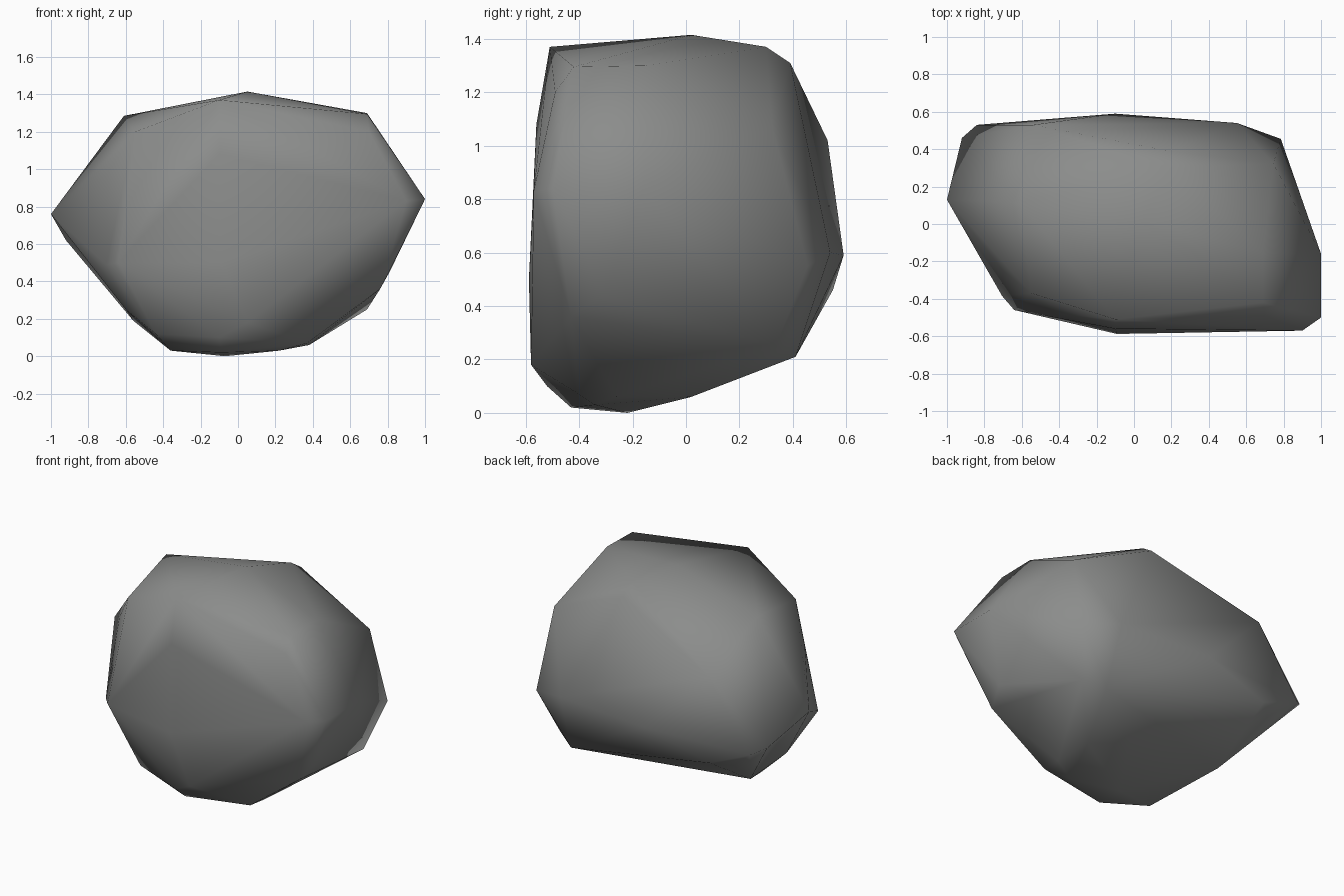
import bpy, bmesh
from mathutils import Vector

if "Cube" in bpy.data.objects:
    bpy.data.objects.remove(bpy.data.objects["Cube"])

# Corner points of the boulder, in three tiers
BASE = [(-.07, -.22, 0), (-.09, -.43, .02), (-.36, -.28, .03), (.22, -.34, .03),
        (.38, -.26, .06), (.37, -.40, .07), (.38, .02, .06),
        (-.10, -.52, .10), (-.44, -.40, .12), (.05, -.58, .18), (-.56, .12, .19),
        (.56, .41, .21), (-.60, -.20, .25), (.69, .335, .25)]
MIDDLE = [(.76, -.43, .36), (.81, -.30, .45), (-.67, .46, .44), (-.56, .55, .46),
          (-.705, -.385, .49), (-.64, -.46, .50), (-.09, -.588, .50), (.785, .455, .55),
          (-.84, .53, .58), (-.10, .59, .59), (.55, .54, .60), (-.92, .46, .62),
          (-1, .13, .76), (.90, -.57, .83), (1, -.50, .84), (1, -.16, .84)]
TOP = [(-.70, -.25, .98), (-.54, .53, 1.02), (.745, .323, 1.07), (-.10, -.56, 1.08),
       (-.55, -.37, 1.20), (.70, -.49, 1.20), (-.61, .115, 1.285), (.69, -.42, 1.295),
       (.69, -.155, 1.30), (.19, .39, 1.31), (-.10, -.51, 1.37), (.18, .30, 1.37),
       (.05, .02, 1.415)]
# Hollows: deepest point, and the direction it faces
HOLLOWS = [((.08, .05, .16), (0, .2, -1)), ((-.73, .08, .46), (-1, 0, -.8))]

stone = bpy.data.materials.new("grey stone")
stone.diffuse_color = (.26, .265, .26, 1)
stone.use_nodes = True
stone.node_tree.nodes["Principled BSDF"].inputs["Base Color"].default_value = stone.diffuse_color

# Wrap the points in a faceted skin
bm = bmesh.new()
for p in BASE + MIDDLE + TOP:
    bm.verts.new(p)
hull = bmesh.ops.convex_hull(bm, input=bm.verts[:])
loose = {g for g in hull["geom_interior"] + hull["geom_unused"]
         if isinstance(g, bmesh.types.BMVert)}
bmesh.ops.delete(bm, geom=list(loose), context='VERTS')
bmesh.ops.recalc_face_normals(bm, faces=bm.faces[:])


def hollow(point, facing, rays=.06):
    """Replace the facets in front of the point by a fan sunk to it."""
    point, facing = Vector(point), Vector(facing).normalized()
    bm.normal_update()
    found = set()
    side = facing.orthogonal().normalized()
    for s in (Vector(), side, -side, facing.cross(side), -facing.cross(side)):
        start = point + s * rays
        for f in bm.faces:
            a, b, c = (v.co for v in f.verts)
            from_point = f.normal.dot(facing)
            if from_point < .3:
                continue
            t = f.normal.dot(a - start) / from_point
            q = start + facing * t
            if all(f.normal.dot((w - u).cross(q - u)) >= 0
                   for u, w in ((a, b), (b, c), (c, a))) and 0 < t < .3:
                found.add(f)
    rim = [e.verts[:] for e in bm.edges if sum(f in found for f in e.link_faces) == 1]
    bmesh.ops.delete(bm, geom=list(found), context='FACES')
    centre = bm.verts.new(point)
    for a, b in rim:
        bm.faces.new((a, b, centre))
    bmesh.ops.recalc_face_normals(bm, faces=bm.faces[:])


for point, facing in HOLLOWS:
    hollow(point, facing)
for f in bm.faces:
    f.smooth = True

mesh = bpy.data.meshes.new("boulder")
bm.to_mesh(mesh)
bm.free()
mesh.materials.append(stone)
boulder = bpy.data.objects.new("boulder", mesh)
bpy.context.collection.objects.link(boulder)
